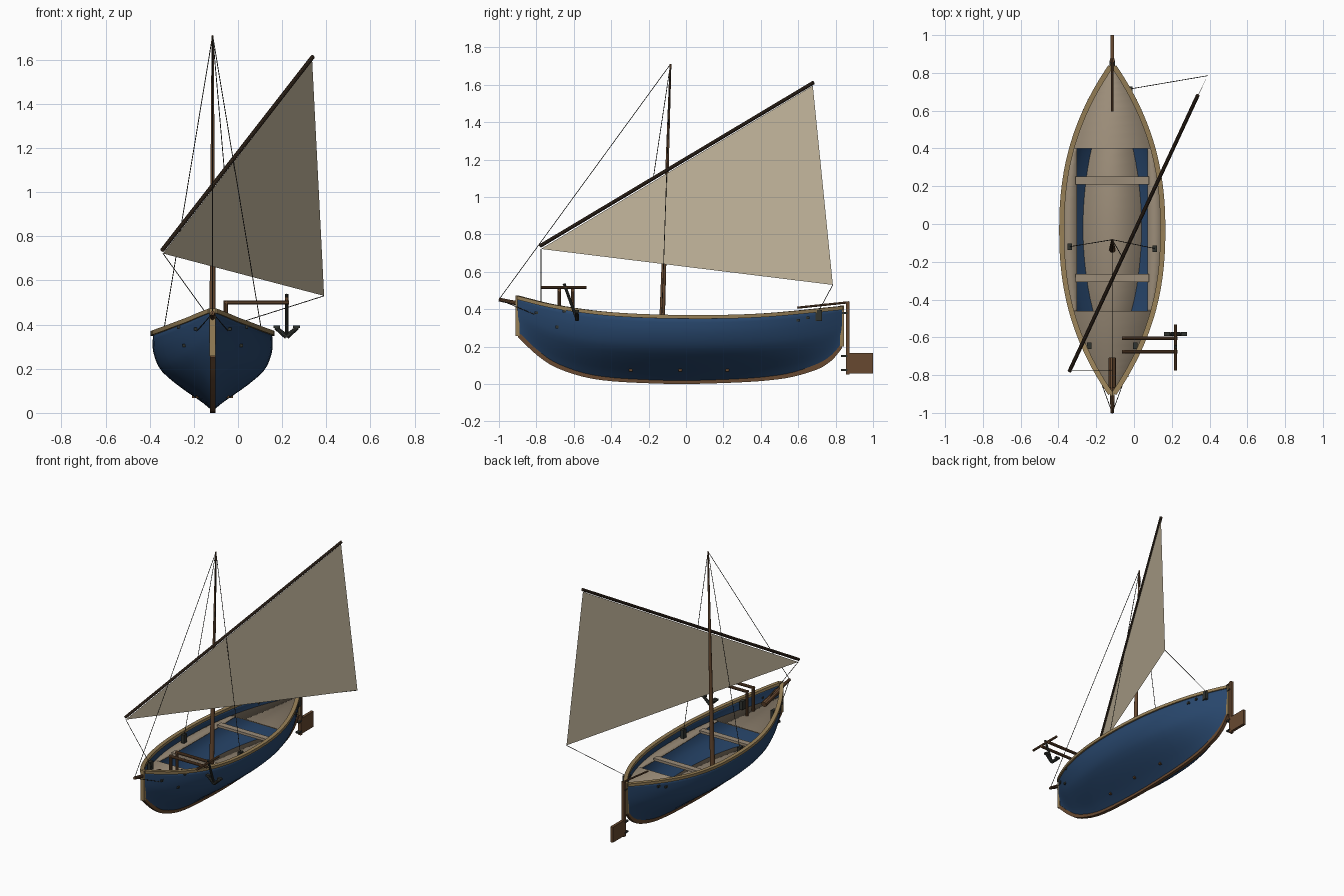
import bpy, bmesh, math
from mathutils import Vector

if "Cube" in bpy.data.objects:
    bpy.data.objects.remove(bpy.data.objects["Cube"])

CX = -0.115  # hull centre line


def material(name, r, g, b):
    m = bpy.data.materials.new(name)
    m.diffuse_color = (r, g, b, 1)
    m.use_nodes = True
    m.node_tree.nodes["Principled BSDF"].inputs["Base Color"].default_value = m.diffuse_color
    return m


BLUE = material("hull blue", 0.021, 0.062, 0.15)
TAN = material("rail tan", 0.31, 0.215, 0.095)
DECK = material("deck grey", 0.33, 0.265, 0.19)
WOOD = material("brown wood", 0.135, 0.066, 0.03)
DARK = material("dark spar", 0.05, 0.03, 0.018)
IRON = material("dark iron", 0.03, 0.033, 0.028)
SAIL = material("sail canvas", 0.57, 0.49, 0.35)
ROPE = material("rope", 0.035, 0.033, 0.028)


def finish(name, bm, mat, solid=0.0):
    bmesh.ops.remove_doubles(bm, verts=bm.verts, dist=1e-5)
    bmesh.ops.recalc_face_normals(bm, faces=bm.faces)
    me = bpy.data.meshes.new(name)
    bm.to_mesh(me)
    bm.free()
    me.materials.append(mat)
    for p in me.polygons:
        p.use_smooth = True
    me.set_sharp_from_angle(angle=math.radians(35))
    ob = bpy.data.objects.new(name, me)
    bpy.context.collection.objects.link(ob)
    if solid:
        mod = ob.modifiers.new("thickness", "SOLIDIFY")
        mod.thickness = solid
        mod.offset = 0
    return ob


def loft(name, rings, mat, closed=True, solid=0.0):
    """Skin a row of equal point rings; closed rings are capped."""
    bm = bmesh.new()
    rows = [[bm.verts.new(p) for p in r] for r in rings]
    n = len(rows[0])
    for a, b in zip(rows, rows[1:]):
        for i in range(n if closed else n - 1):
            j = (i + 1) % n
            bm.faces.new((a[i], a[j], b[j], b[i]))
    if closed:
        bm.faces.new(rows[0])
        bm.faces.new(rows[-1])
    return finish(name, bm, mat, solid)


def rod(name, a, b, r1, mat, r2=None, sides=10):
    a, b = Vector(a), Vector(b)
    d = (b - a).normalized()
    u = d.orthogonal().normalized()
    v = d.cross(u)
    rings = []
    for p, r in ((a, r1), (b, r1 if r2 is None else r2)):
        rings.append([p + r * (u * math.cos(t) + v * math.sin(t))
                      for t in (2 * math.pi * i / sides for i in range(sides))])
    return loft(name, rings, mat)


def box(name, c, size, mat):
    bm = bmesh.new()
    bmesh.ops.create_cube(bm, size=1)
    for v in bm.verts:
        v.co = Vector(c) + Vector([v.co[i] * size[i] for i in range(3)])
    return finish(name, bm, mat)


def smooth(table, x):
    """Cubic interpolation through (x, value) pairs."""
    n = len(table)
    x = max(table[0][0], min(table[-1][0], x))
    i = max(k for k in range(n - 1) if table[k][0] <= x)

    def slope(k):
        a, b = table[max(k - 1, 0)], table[min(k + 1, n - 1)]
        return (b[1] - a[1]) / (b[0] - a[0])
    (x0, v0), (x1, v1) = table[i], table[i + 1]
    h = x1 - x0
    t = (x - x0) / h
    return ((1 + 2 * t) * (1 - t) ** 2 * v0 + t * (1 - t) ** 2 * h * slope(i)
            + t * t * (3 - 2 * t) * v1 + t * t * (t - 1) * h * slope(i + 1))


# Hull lines: keel, sheer and midship section
KEEL = [(-0.9, 0.26), (-0.8, 0.165), (-0.7, 0.098), (-0.5, 0.036), (-0.2, 0.012),
        (0.1, 0.01), (0.5, 0.034), (0.7, 0.085), (0.78, 0.135), (0.835, 0.2)]
SHEER = [(-0.9, 0.46), (-0.7, 0.412), (-0.4, 0.372), (0, 0.357), (0.4, 0.365), (0.835, 0.405)]
SECTION = [(0, 0.02), (0.11, 0.19), (0.25, 0.45), (0.4, 0.7), (0.53, 0.87),
           (0.68, 0.96), (0.82, 1.0), (1, 0.99)]


def keel(y):
    return smooth(KEEL, y) + 0.01


def sheer(y):
    return smooth(SHEER, y)


def beam(y):
    t = min(1, abs(y + 0.0325) / 0.868)
    return 0.008 + 0.26 * (1 - t ** 2.3)


def half_width(y, z):
    u = (z - keel(y)) / (sheer(y) - keel(y))
    return beam(y) * smooth(SECTION, u)


N = 44
ys = sorted([-0.032 - 0.867 * math.cos(math.pi * i / N) for i in range(N + 1)] + [-0.46, 0.4])

# Hull shell
rings = []
for y in ys:
    us = [i / 12 for i in range(13)]
    side = [(beam(y) * smooth(SECTION, u), keel(y) + u * (sheer(y) - keel(y))) for u in us]
    rings.append([(CX - x, y, z) for x, z in reversed(side)] + [(CX + x, y, z) for x, z in side])
loft("hull", rings, BLUE, closed=False, solid=0.008)

# Gunwale rails, offset along the plan outline
for s, nm in ((-1, "left"), (1, "right")):
    rings = []
    for y in ys:
        e = 0.004
        dx = (beam(y + e) - beam(y - e)) / (2 * e)
        L = math.hypot(1, dx)
        nx, ny = 1 / L, -dx / L
        rings.append([(CX + s * max(0, beam(y) + o * nx), y + o * ny, sheer(y) + h)
                      for o, h in ((-0.014, 0.012), (0.013, 0.012), (0.013, -0.008), (-0.014, -0.008))])
    loft(nm + "_rail", rings, TAN)

# Keel strip, stem and stern posts
rings = []
for y in ys:
    z = smooth(KEEL, y)
    rings.append([(CX + x, y, z + h) for x, h in ((-0.012, -0.008), (0.012, -0.008), (0.012, 0.022), (-0.012, 0.022))])
loft("keel", rings, WOOD)
box("stem_post", (CX, -0.9, 0.365), (0.026, 0.022, 0.215), TAN)
box("stern_post", (CX, 0.835, 0.31), (0.026, 0.022, 0.22), TAN)


# Deck with an open well, and the floor inside it
def deck_z(y):
    return 0.3 + 0.6 * (sheer(y) - 0.357)


WELL = 0.187
bm = bmesh.new()
for a, b in zip(ys, ys[1:]):
    spans = [(-1, -WELL), (WELL, 1)] if a >= -0.461 and b <= 0.401 else [(-1, 1)]
    for lo, hi in spans:
        pts = []
        for y, x in ((a, lo), (a, hi), (b, hi), (b, lo)):
            w = half_width(y, deck_z(y))
            pts.append(bm.verts.new((CX + max(-w, min(w, x)), y, deck_z(y))))
        bm.faces.new(pts)
finish("deck", bm, DECK, 0.008)
FZ = 0.13
loft("floor", [[(CX + s * half_width(y, FZ), y, FZ) for s in (-1, 1)] for y in ys if -0.62 < y < 0.58],
     DECK, closed=False, solid=0.006)
for y in (-0.285, 0.23):
    box("thwart", (CX, y, 0.309), (0.39, 0.042, 0.018), DECK)

# Mast, bowsprit and yard
TOP, SPRIT = Vector((CX, -0.083, 1.71)), Vector((CX, -1.0, 0.452))
rod("mast", (CX, -0.135, 0.12), TOP, 0.017, WOOD, 0.005, 12)
rod("bowsprit_inner", (CX, -0.71, 0.385), (CX, -0.87, 0.421), 0.02, WOOD)
rod("bowsprit", (CX, -0.85, 0.42), SPRIT, 0.013, WOOD, 0.01)
rod("yard", (-0.342, -0.78, 0.738), (0.338, 0.682, 1.612), 0.01, DARK)

# Triangular sail
tack, peak, clew = Vector((-0.34, -0.775, 0.722)), Vector((0.336, 0.678, 1.595)), Vector((0.39, 0.785, 0.53))
rings = []
for i in range(13):
    a, b = tack.lerp(peak, i / 12), tack.lerp(clew, i / 12)
    rings.append([a.lerp(b, j / 8) for j in range(9)])
loft("sail", rings, SAIL, closed=False)

# Standing and running rigging
for nm, a, b in (("forestay", TOP, SPRIT),
                 ("left_shroud", TOP, (CX - 0.225, -0.12, 0.35)),
                 ("right_shroud", TOP, (CX + 0.225, -0.13, 0.35)),
                 ("halyard", TOP, (-0.062, -0.175, 1.1)),
                 ("tack_line", tack, (CX, -0.775, 0.41)),
                 ("sheet", clew, (-0.02, 0.715, 0.4)),
                 ("left_bobstay", SPRIT, (CX - 0.08, -0.78, 0.36)),
                 ("right_bobstay", SPRIT, (CX + 0.08, -0.78, 0.36))):
    rod(nm, a, b, 0.002, ROPE, sides=5)

# Deck blocks where the lines come down
for x, y in ((-0.225, -0.12), (0.225, -0.13), (-0.122, -0.645), (0.122, -0.645), (0.095, 0.71)):
    box("line_block", (CX + x, y, (deck_z(y) + sheer(y)) / 2 + 0.01), (0.022, 0.034, 0.06), IRON)

# Rudder with stock, hinges and tiller
box("rudder_stock", (CX, 0.865, 0.245), (0.022, 0.02, 0.39), WOOD)
box("rudder_blade", (CX, 0.935, 0.112), (0.02, 0.13, 0.11), WOOD)
for z in (0.075, 0.15, 0.38):
    box("rudder_hinge", (CX, 0.847, z), (0.028, 0.035, 0.01), IRON)
rod("tiller", (CX, 0.87, 0.437), (CX, 0.595, 0.408), 0.006, WOOD)

# Anchor brackets: posts with arms reaching over the side
for y in (-0.605, -0.677):
    rod("bracket_post", (-0.055, y, 0.33), (-0.055, y, 0.508), 0.01, WOOD)
    rod("bracket_arm", (-0.064, y, 0.5), (0.23, y, 0.5), 0.01, WOOD)

# Anchor with wooden stock
crown = Vector((0.22, -0.583, 0.345))
rod("anchor_stock", (0.22, -0.775, 0.517), (0.22, -0.533, 0.517), 0.008, WOOD)
rod("anchor_shank", (0.22, -0.652, 0.537), crown, 0.008, IRON)
for s in (-1, 1):
    rod("anchor_arm", crown, crown + Vector((s * 0.05, 0, 0.042)), 0.012, IRON, 0.009)
    box("anchor_fluke", crown + Vector((s * 0.045, 0, 0.045)), (0.03, 0.022, 0.012), IRON)

# Bilge strips, hull fittings
for s in (-1, 1):
    path = [-0.45 + 0.1 * i for i in range(10)]
    for a, b in zip(path, path[1:]):
        p, q = [(CX + s * (half_width(y, 0.085) + 0.002), y, 0.085) for y in (a, b)]
        rod("bilge_strip", p, q, 0.003, DARK, sides=5)
    for y, z, m in ((-0.295, 0.075, WOOD), (-0.03, 0.075, WOOD), (0.22, 0.075, WOOD),
                    (-0.8, 0.38, IRON), (-0.69, 0.305, IRON), (-0.65, 0.39, IRON),
                    (0.6, 0.34, IRON), (0.65, 0.355, IRON)):
        box("hull_fitting", (CX + s * (half_width(y, z) + 0.003), y, z), (0.02, 0.018, 0.014), m)
